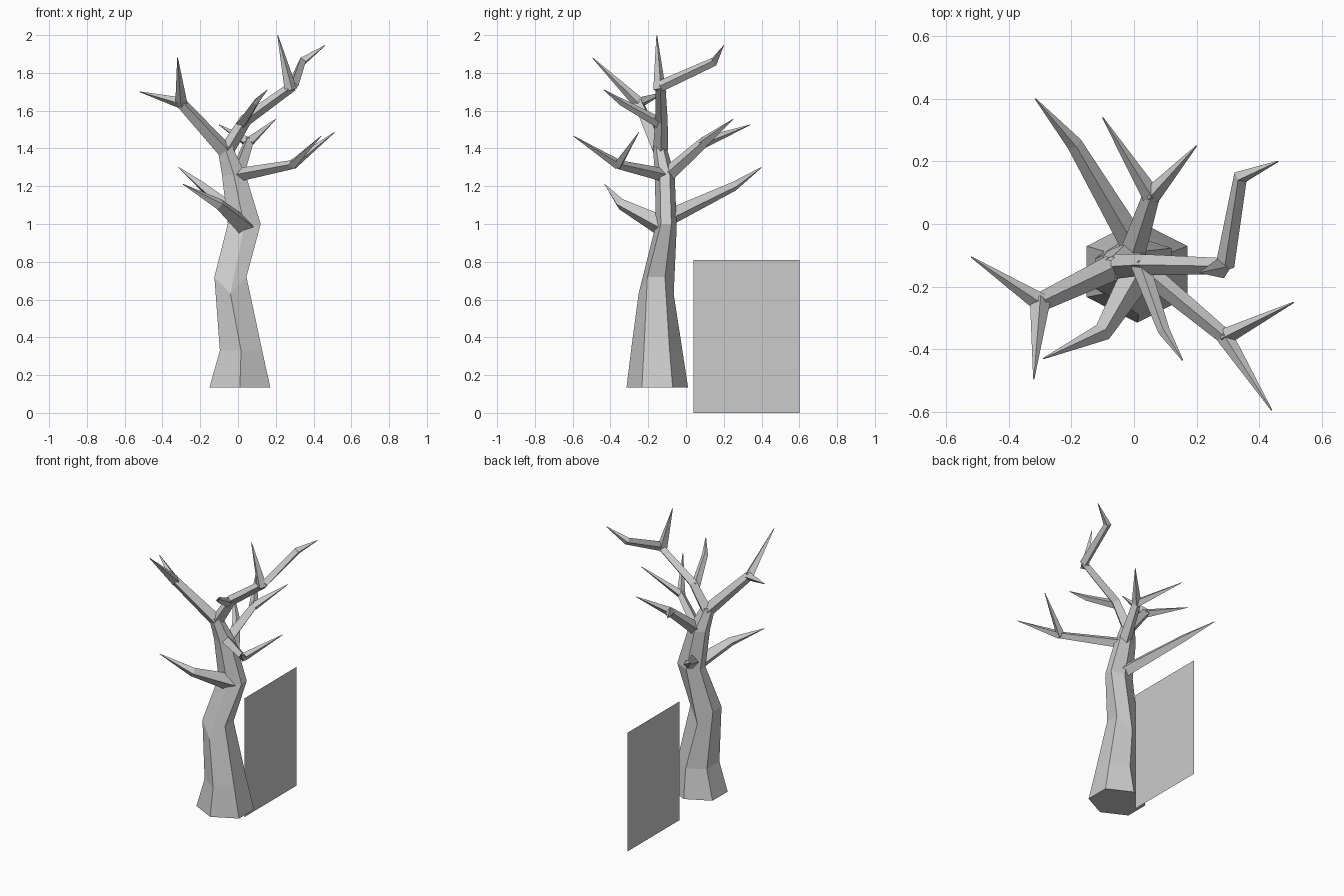
import bpy
import bmesh
from math import sin, cos, pi
from mathutils import Vector

cube = bpy.data.objects.get("Cube")
if cube:
    bpy.data.objects.remove(cube)

grey = bpy.data.materials.new("plain_grey")
grey.use_nodes = True
colour = (0.6, 0.6, 0.6, 1)
grey.diffuse_color = colour
grey.node_tree.nodes["Principled BSDF"].inputs["Base Color"].default_value = colour


def finish(name, bm):
    bmesh.ops.recalc_face_normals(bm, faces=bm.faces)
    mesh = bpy.data.meshes.new(name)
    bm.to_mesh(mesh)
    bm.free()
    mesh.materials.append(grey)
    obj = bpy.data.objects.new(name, mesh)
    bpy.context.collection.objects.link(obj)
    return obj


def skin(name, rings):
    """Join rings of points into a closed, flat-faced tube."""
    bm = bmesh.new()
    loops = [[bm.verts.new(p) for p in ring] for ring in rings]
    n = len(loops[0])
    for low, high in zip(loops, loops[1:]):
        for i in range(n):
            j = (i + 1) % n
            bm.faces.new((low[i], low[j], high[j], high[i]))
    bm.faces.new(loops[0][::-1])
    bm.faces.new(loops[-1])
    return finish(name, bm)


def limb(name, path, radii, sides=4):
    """Tapered branch following a bent path."""
    pts = [Vector(p) for p in path]
    rings = []
    for k, (p, r) in enumerate(zip(pts, radii)):
        ahead = pts[min(k + 1, len(pts) - 1)] - p
        behind = p - pts[max(k - 1, 0)]
        tangent = ahead.normalized() + behind.normalized()
        side = tangent.cross(Vector((0, 0, 1))).normalized()
        up = side.cross(tangent).normalized()
        rings.append([p + r * (side * cos(2 * pi * i / sides) + up * sin(2 * pi * i / sides))
                      for i in range(sides)])
    return skin(name, rings)


# Trunk: hexagonal rings as centre x, y, z, half width, half depth, front/back dip
trunk = [
    (0.01, -0.152, 0.135, 0.161, 0.163, 0),
    (0.016, -0.155, 0.33, 0.112, 0.136, 0),
    (-0.04, -0.158, 0.72, 0.085, 0.093, 0.09),
    (0.033, -0.105, 1.0, 0.087, 0.056, 0.01),
    (-0.022, -0.112, 1.26, 0.063, 0.052, 0),
    (-0.07, -0.14, 1.41, 0.04, 0.036, 0),
]
rings = []
for x, y, z, hx, hy, dip in trunk:
    ring = []
    for i in range(6):
        a = pi / 6 + i * pi / 3
        drop = dip if abs(sin(a)) > 0.9 else 0
        ring.append((x + hx * cos(a) / cos(pi / 6), y + hy * sin(a), z - drop))
    rings.append(ring)
skin("trunk", rings)

# Upper left bough and its two twigs
fork = (-0.3, -0.25, 1.64)
limb("upper_left_bough", [(-0.07, -0.14, 1.39), fork], [0.042, 0.03])
limb("upper_left_side_twig", [fork, (-0.52, -0.105, 1.7)], [0.03, 0.002])
limb("upper_left_front_twig", [fork, (-0.32, -0.495, 1.88)], [0.032, 0.002])

# Upper right bough with a spike, a hooked end and a forward twig
fork = (0.29, -0.135, 1.73)
limb("upper_right_bough", [(-0.06, -0.135, 1.39), (0.04, -0.13, 1.55), fork],
     [0.04, 0.033, 0.026])
limb("upper_right_spike", [(0.28, -0.14, 1.71), (0.21, -0.155, 2.0)], [0.034, 0.002])
limb("upper_right_hook", [fork, (0.34, 0.15, 1.86), (0.46, 0.2, 1.945)],
     [0.03, 0.024, 0.002])
limb("upper_forward_twig", [(0.02, -0.13, 1.53), (0.095, -0.34, 1.645), (0.155, -0.435, 1.71)],
     [0.03, 0.019, 0.002])

# Back bough and its two twigs
fork = (0.055, 0.09, 1.43)
limb("back_bough", [(-0.01, -0.11, 1.25), fork], [0.042, 0.028])
limb("back_right_twig", [fork, (0.2, 0.25, 1.555)], [0.03, 0.002])
limb("back_left_twig", [fork, (-0.1, 0.34, 1.525)], [0.03, 0.002])

# Right bough and its two twigs
fork = (0.29, -0.36, 1.315)
limb("right_bough", [(0.0, -0.12, 1.26), fork], [0.036, 0.024])
limb("right_side_twig", [fork, (0.51, -0.25, 1.485)], [0.027, 0.002])
limb("right_front_twig", [fork, (0.44, -0.595, 1.465)], [0.027, 0.002])

# Lower front and lower back boughs
limb("lower_front_bough", [(0.04, -0.11, 0.98), (-0.1, -0.345, 1.105), (-0.29, -0.43, 1.21)],
     [0.058, 0.03, 0.002])
limb("lower_back_bough", [(0.02, -0.1, 1.03), (-0.19, 0.255, 1.2), (-0.315, 0.4, 1.3)],
     [0.045, 0.025, 0.002])

# Upright flat panel behind the trunk
bm = bmesh.new()
panel_x = 0.02
bm.faces.new([bm.verts.new((panel_x, y, z))
              for y, z in ((0.04, 0), (0.6, 0), (0.6, 0.81), (0.04, 0.81))])
finish("panel", bm)
